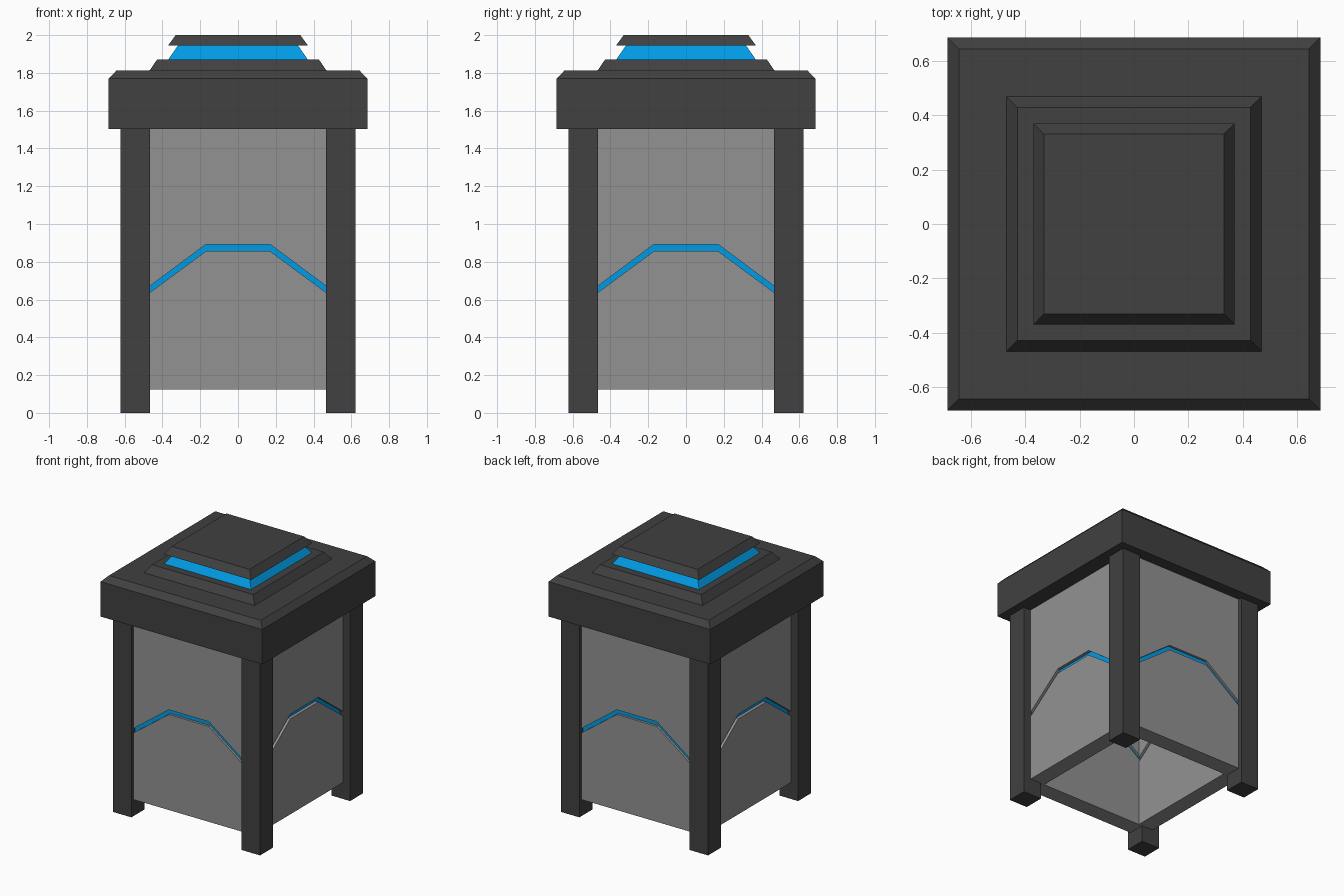
import bpy, bmesh
from math import pi
from mathutils import Matrix

cube = bpy.data.objects.get("Cube")
if cube:
    bpy.data.objects.remove(cube, do_unlink=True)


def material(name, rgb):
    mat = bpy.data.materials.new(name)
    mat.use_nodes = True
    mat.diffuse_color = (*rgb, 1)
    mat.node_tree.nodes["Principled BSDF"].inputs["Base Color"].default_value = (*rgb, 1)
    return mat


dark = material("charcoal", (0.052, 0.052, 0.052))
grey = material("mid grey", (0.287, 0.287, 0.287))
blue = material("bright blue", (0.0, 0.33, 0.78))


def finish(name, bm, mat):
    bmesh.ops.recalc_face_normals(bm, faces=bm.faces)
    mesh = bpy.data.meshes.new(name)
    bm.to_mesh(mesh)
    bm.free()
    mesh.materials.append(mat)
    obj = bpy.data.objects.new(name, mesh)
    bpy.context.collection.objects.link(obj)
    return obj


def square_loft(name, levels, mat, centre=(0, 0)):
    """Closed solid of stacked squares, each level a (half width, height)."""
    bm = bmesh.new()
    cx, cy = centre
    rings = [[bm.verts.new((cx + h * sx, cy + h * sy, z))
              for sx, sy in ((-1, -1), (1, -1), (1, 1), (-1, 1))]
             for h, z in levels]
    for low, high in zip(rings, rings[1:]):
        for i in range(4):
            j = (i + 1) % 4
            bm.faces.new((low[i], low[j], high[j], high[i]))
    bm.faces.new(rings[0])
    bm.faces.new(rings[-1])
    return finish(name, bm, mat)


def wall_band(name, lower, upper, outer, inner, mat, turn):
    """Wall piece between two lines of (x, z) points, turned about z."""
    bm = bmesh.new()
    cols = [[bm.verts.new((x, y, z)) for (x, z), y in
             ((a, -outer), (b, -outer), (b, -inner), (a, -inner))]
            for a, b in zip(lower, upper)]
    for c, d in zip(cols, cols[1:]):
        for i in range(4):
            j = (i + 1) % 4
            bm.faces.new((c[i], c[j], d[j], d[i]))
    bm.faces.new(cols[0])
    bm.faces.new(cols[-1])
    bm.transform(Matrix.Rotation(turn, 4, "Z"))
    return finish(name, bm, mat)


# Corner legs
EAVE, INNER, OUTER = 1.503, 0.467, 0.623
mid = (INNER + OUTER) / 2
half = (OUTER - INNER) / 2
for side, sx in (("left", 1), ("right", -1)):
    for end, sy in (("front", -1), ("back", 1)):
        square_loft(f"{end}_{side}_leg", [(half, 0), (half, EAVE)], dark,
                    (sx * mid, sy * mid))

# Walls, each split by a recessed arched stripe; the side walls sit deeper
xs = (-INNER, -0.17, 0.17, INNER)
base = [(x, 0.125) for x in xs]
top = [(x, EAVE) for x in xs]
arch_low = list(zip(xs, (0.637, 0.856, 0.856, 0.637)))
arch_high = list(zip(xs, (0.671, 0.892, 0.892, 0.671)))
front_depth = (0.595, 0.467, 0.018)
side_depth = (0.562, 0.437, 0.024)
for i, side in enumerate(("front", "left", "back", "right")):
    turn = i * pi / 2
    out, inn, recess = side_depth if i % 2 else front_depth
    wall_band(f"{side}_lower_wall", base, arch_low, out, inn, grey, turn)
    wall_band(f"{side}_stripe", arch_low, arch_high, out - recess, inn + recess, blue, turn)
    wall_band(f"{side}_upper_wall", arch_high, top, out, inn, grey, turn)

# Stepped roof with a glowing band below the cap
square_loft("roof_slab", [(0.685, EAVE), (0.685, 1.77), (0.643, 1.813)], dark)
square_loft("roof_step", [(0.468, 1.813), (0.428, 1.871)], dark)
square_loft("light_band", [(0.369, 1.871), (0.318, 1.945)], blue)
square_loft("roof_cap", [(0.37, 1.945), (0.33, 2.0)], dark)
